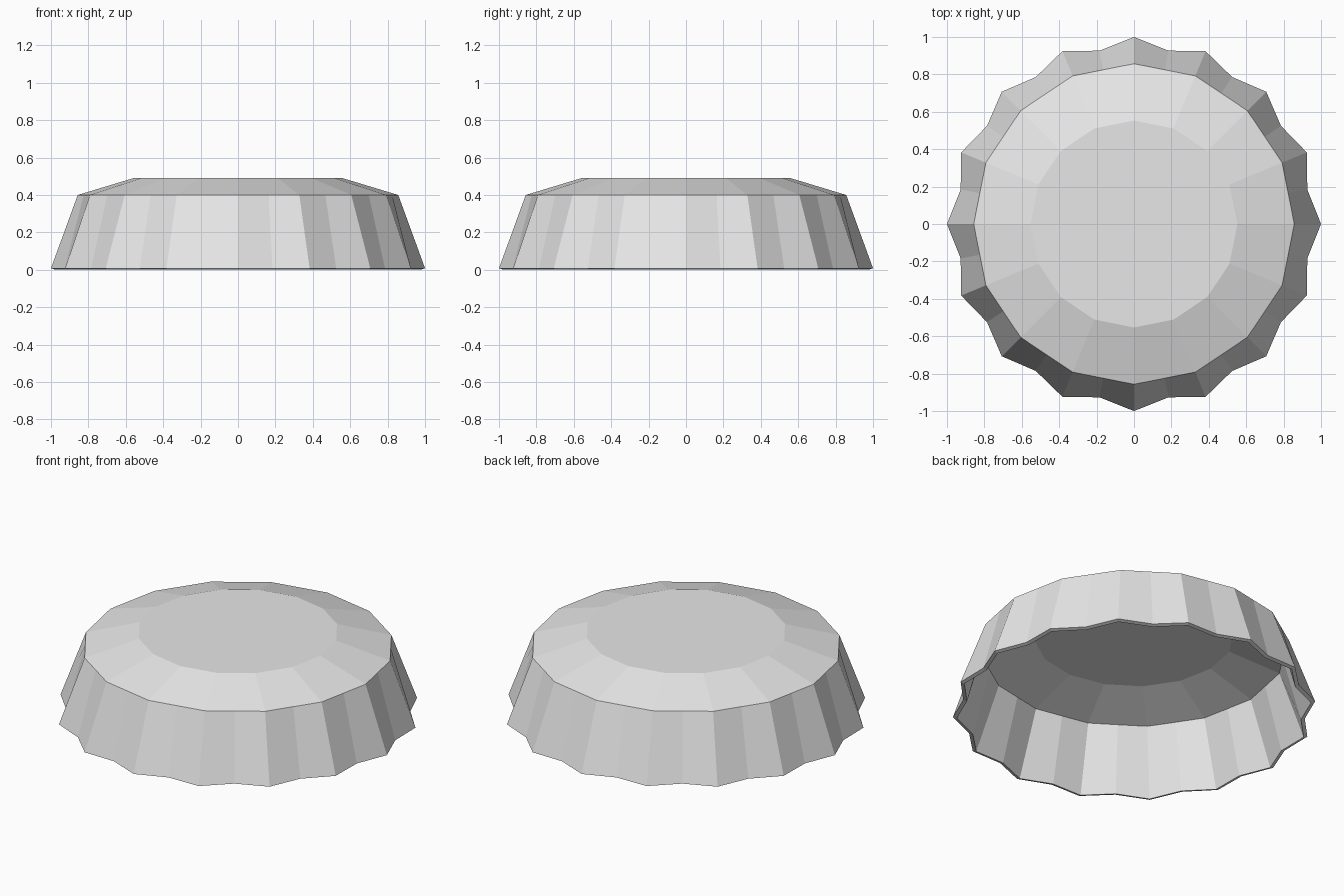
import bpy
import bmesh
from math import cos, sin, pi

cube = bpy.data.objects.get("Cube")
if cube:
    bpy.data.objects.remove(cube, do_unlink=True)

FLUTES = 16
STEP = 2 * pi / FLUTES
THICKNESS = 0.022

# Plain light metal
metal = bpy.data.materials.new("light_grey_metal")
metal.use_nodes = True
grey = (0.8, 0.8, 0.8, 1.0)
metal.diffuse_color = grey
metal.node_tree.nodes["Principled BSDF"].inputs["Base Color"].default_value = grey

bm = bmesh.new()


def ring(radius, z, offset=0.0):
    """One ring of vertices, a vertex per flute."""
    return [bm.verts.new((radius * cos((i + offset) * STEP),
                          radius * sin((i + offset) * STEP), z))
            for i in range(FLUTES)]


# Flared hem with alternating peaks and valleys
hem_peak = ring(1.0, 0.008)
hem_valley = ring(0.945, 0.008, 0.5)
# Shoulder polygon, with a vertex in the middle of each straight side
shoulder = ring(0.857, 0.4)
shoulder_mid = ring(0.857 * cos(STEP / 2), 0.4, 0.5)
# Flat top
crown = ring(0.553, 0.492)

for i in range(FLUTES):
    j = (i + 1) % FLUTES
    # Fluted skirt
    bm.faces.new((hem_peak[i], hem_valley[i], shoulder_mid[i], shoulder[i]))
    bm.faces.new((hem_valley[i], hem_peak[j], shoulder[j], shoulder_mid[i]))
    # Sloping shoulder
    bm.faces.new((shoulder[i], shoulder_mid[i], shoulder[j], crown[j], crown[i]))
bm.faces.new(crown)

mesh = bpy.data.meshes.new("fluted_cap")
bm.to_mesh(mesh)
bm.free()
mesh.materials.append(metal)
cap = bpy.data.objects.new("fluted_cap", mesh)
bpy.context.collection.objects.link(cap)

# Thin sheet wall, hollow underneath
shell = cap.modifiers.new("sheet_thickness", 'SOLIDIFY')
shell.thickness = THICKNESS
shell.offset = -1
shell.use_even_offset = True
